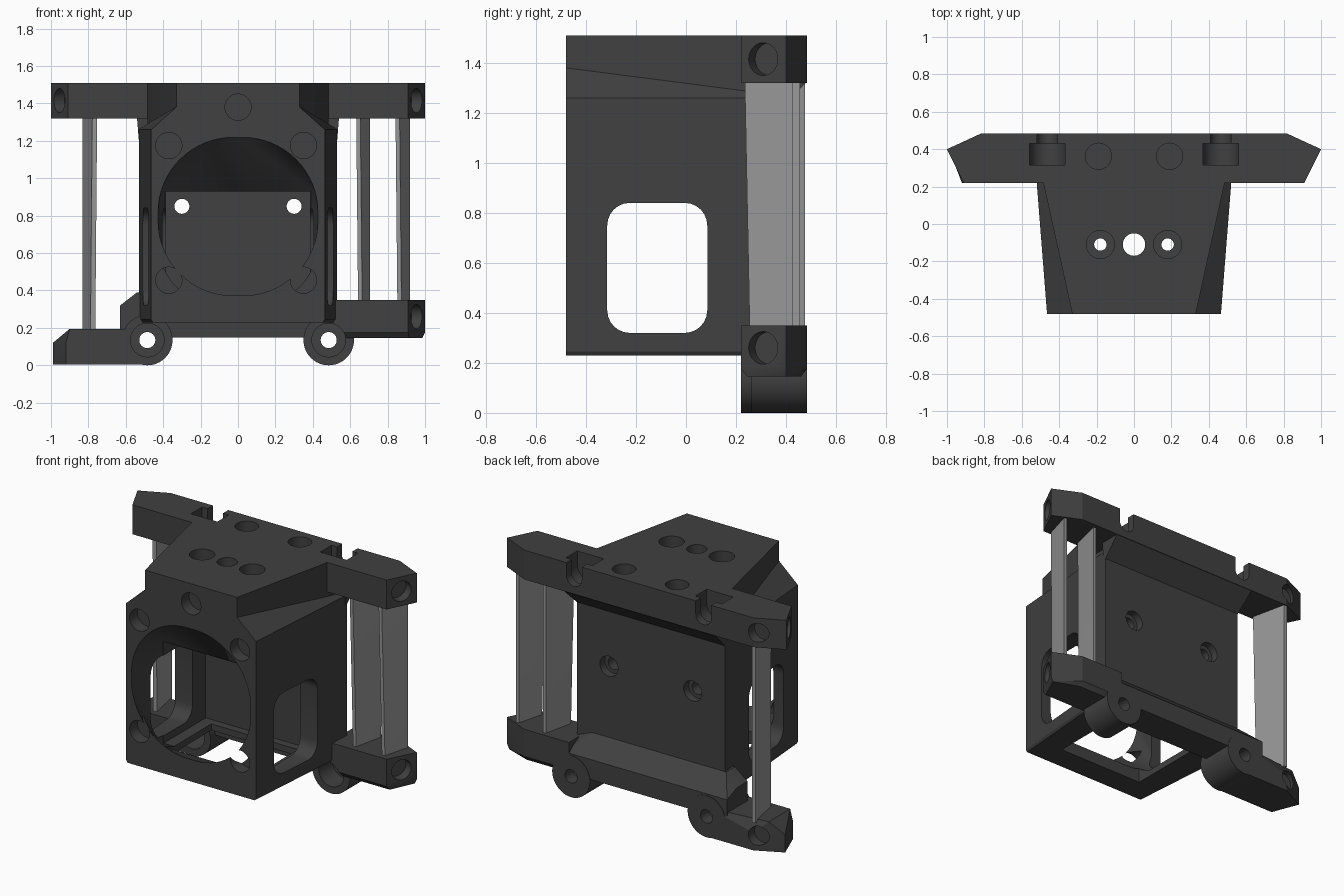
import bpy, bmesh
from math import cos, sin, pi
from mathutils import Vector

if "Cube" in bpy.data.objects:
    bpy.data.objects.remove(bpy.data.objects["Cube"])


def material(name, v):
    m = bpy.data.materials.new(name)
    m.diffuse_color = (v, v, v, 1)
    m.use_nodes = True
    m.node_tree.nodes["Principled BSDF"].inputs["Base Color"].default_value = m.diffuse_color
    return m


DARK = material("dark_plastic", 0.052)
GREY = material("light_grey", 0.31)


def hull(name, pts, mat=DARK):
    """Convex solid around a set of points."""
    bm = bmesh.new()
    for p in pts:
        bm.verts.new(p)
    r = bmesh.ops.convex_hull(bm, input=bm.verts)
    junk = {g for g in r["geom_interior"] + r["geom_unused"] if isinstance(g, bmesh.types.BMVert)}
    bmesh.ops.delete(bm, geom=list(junk), context='VERTS')
    bmesh.ops.dissolve_limit(bm, angle_limit=0.002, verts=bm.verts, edges=bm.edges)
    bmesh.ops.recalc_face_normals(bm, faces=bm.faces)
    me = bpy.data.meshes.new(name)
    bm.to_mesh(me)
    bm.free()
    me.materials.append(mat)
    ob = bpy.data.objects.new(name, me)
    bpy.context.collection.objects.link(ob)
    return ob


def prism(name, outline, z0, z1, mat=DARK):
    return hull(name, [(x, y, z) for x, y in outline for z in (z0, z1)], mat)


def box(name, x0, x1, y0, y1, z0, z1):
    return prism(name, [(x0, y0), (x1, y0), (x1, y1), (x0, y1)], z0, z1)


def rod(name, a, b, r, n=40):
    """Cylinder from point a to point b."""
    a, b = Vector(a), Vector(b)
    q = (b - a).to_track_quat('Z', 'Y')
    ring = [q @ Vector((r * cos(2 * pi * i / n), r * sin(2 * pi * i / n), 0)) for i in range(n)]
    return hull(name, [p + v for p in (a, b) for v in ring])


def cut(parts, cutters, operation='DIFFERENCE'):
    for ob in parts:
        bpy.context.view_layer.objects.active = ob
        for c in cutters:
            m = ob.modifiers.new("cut", 'BOOLEAN')
            m.operation, m.solver, m.object = operation, 'EXACT', c
            bpy.ops.object.modifier_apply(modifier=m.name)
    for c in cutters:
        bpy.data.objects.remove(c)


# Main housing: tapered in plan, sloped ledges below a narrower neck
pts = []
for s in (-1, 1):
    for y, wide, neck, zn in ((-.48, .465, .33, 1.38), (.22, .52, .485, 1.29), (.36, .53, .515, 1.272)):
        pts += [(s * (wide - .01), y, .23), (s * wide, y, .245), (s * wide, y, 1.26), (s * neck, y, zn)]
housing = hull("housing", pts)
neck = prism("neck", [(s * x, y) for s in (-1, 1) for x, y in ((.33, -.48), (.485, .22), (.485, .34))], 1.1, 1.51)
cut([housing], [neck], 'UNION')

# Top crossbar with angled ends, and the sloped rib beneath it
top_bar = prism("top_bar", [(-.82, .483), (.82, .483), (1, .4), (.91, .22), (-.91, .22), (-1, .4)], 1.32, 1.51)
hull("top_rib", [(s * x, y, z) for s in (-1, 1) for x, y, z in
                 ((.54, .482, 1.322), (.53, .355, 1.20), (.54, .34, 1.322), (.53, .34, 1.20))])

# Bottom crossbar: raised middle, right arm, lower left arm
mid_bar = hull("bottom_middle_bar", [
    (-.63, .27, .15), (-.63, .48, .15), (-.63, .48, .28), (-.63, .27, .32), (-.63, .38, .32),
    (-.54, .36, .39), (-.54, .27, .39), (.53, .27, .15), (.53, .48, .15), (.53, .48, .28),
    (.53, .36, .345), (.53, .27, .345), (.42, .36, .39), (.42, .27, .39)])
right_arm = hull("bottom_right_arm", [(x, y, z) for x, y in
                 ((.5, .22), (.91, .22), (1, .4), (.82, .483), (.5, .483)) for z in (.175, .35)]
                 + [(x, y, .145) for x, y in ((.5, .245), (.915, .245), (.985, .4), (.82, .46), (.5, .46))])
left_arm = hull("bottom_left_arm",
                [(x, y, z) for x, y in ((-.5, .22), (-.92, .22), (-.99, .4), (-.82, .483), (-.5, .483))
                 for z in (.005, .12)]
                + [(x, y, .195) for x in (-.5, -.9) for y in (.22, .44)] + [(-.5, .483, .195)])

# Hinge barrels
left_barrel = rod("left_barrel", (-.485, .22, .135), (-.485, .483, .135), .135, 48)
right_barrel = rod("right_barrel", (.485, .26, .135), (.485, .483, .135), .135, 48)

# Fan duct: round mouth narrowing quickly into a box-shaped chamber
duct = [(.43 * cos(i * pi / 32), -.50, .81 + .43 * sin(i * pi / 32)) for i in range(64)]
duct += [(s * .39, -.21, z) for s in (-1, 1) for z in (.27, .93)]
# Side windows with rounded corners
window = [(x, y + .09 * cos(a * pi / 12), z + .09 * sin(a * pi / 12)) for x in (-1, 1)
          for y in (-.225, -.005) for z in (.41, .75) for a in range(24)]
cutters = [hull("c", duct), box("c", -.385, .385, -.212, .22, .272, .928), hull("c", window),
           box("c", -.31, .31, -.32, .17, .1, .33)]
# Front screw holes
for x, z in ((0, 1.38), (-.37, 1.175), (.35, 1.175), (-.37, .455), (.35, .455)):
    cutters.append(rod("c", (x, -.6, z), (x, -.40, z), .07))
# Top mounting holes with counterbores
cutters.append(rod("c", (0, -.11, .9), (0, -.11, 1.7), .06))
for s in (-1, 1):
    cutters.append(rod("c", (s * .18, -.11, .9), (s * .18, -.11, 1.7), .033))
    cutters.append(rod("c", (s * .18, -.11, 1.43), (s * .18, -.11, 1.7), .075))
    # Back wall screw holes with recesses
    cutters.append(rod("c", (s * .3, .1, .85), (s * .3, .5, .85), .04))
    cutters.append(rod("c", (s * .3, .31, .85), (s * .3, .5, .85), .065))
cut([housing], cutters)

# Blind holes and keyhole slots shared by the housing top and the bar
cutters = []
for s in (-1, 1):
    cutters.append(rod("c", (s * .19, .362, 1.40), (s * .19, .362, 1.7), .07))
    for r, y0, y1 in ((.095, .315, .43), (.055, .42, .6)):
        x = s * .463
        cutters.append(hull("c", [(x + r * cos(i * pi / 12), y, 1.425 + r * sin(i * pi / 12))
                                  for i in range(12, 25) for y in (y0, y1)]
                            + [(x + k * r, y, 1.6) for k in (-1, 1) for y in (y0, y1)]))
cut([housing, top_bar], cutters)


# Pin holes in the angled end faces and the back of the left arms
def end_hole(s, z):
    return rod("c", (s * 1.045, .265, z), (s * .90, .335, z), .065)


def back_hole(z):
    return rod("c", (-.845, .6, z), (-.845, .42, z), .06)


cut([top_bar], [end_hole(-1, 1.415), end_hole(1, 1.415), back_hole(1.415)])
cut([right_arm], [end_hole(1, .26)])
cut([left_arm], [back_hole(.1)])

# Barrel bores with front counterbores
for s, parts in ((-1, [left_barrel, left_arm, mid_bar]), (1, [right_barrel, right_arm, mid_bar])):
    cut(parts, [rod("c", (s * .485, .1, .135), (s * .485, .6, .135), .043),
                rod("c", (s * .485, .1, .135), (s * .485, .40, .135), .09)])


# Thin slanted struts between the crossbars
def strut(name, x0, y0, x1, y1, z0, t, lean=.02):
    k = lean / 2 if x0 > 0 else -lean / 2
    hull(name, [(x + d, y, z) for z, a, b in ((z0, k, lean), (1.34, 0, 0))
                for x, y in ((x0 + a, y0 + b), (x1, y1)) for d in (-t, t)], GREY)


strut("right_inner_strut", .643, .24, .696, .455, .33, .011)
strut("right_outer_strut", .853, .235, .908, .428, .33, .011)
strut("left_strut", -.766, .24, -.818, .475, .18, .013)

# Smooth the round surfaces, keep the edges sharp
for ob in bpy.data.objects:
    ob.select_set(True)
bpy.context.view_layer.objects.active = housing
bpy.ops.object.shade_smooth_by_angle(angle=0.4)
